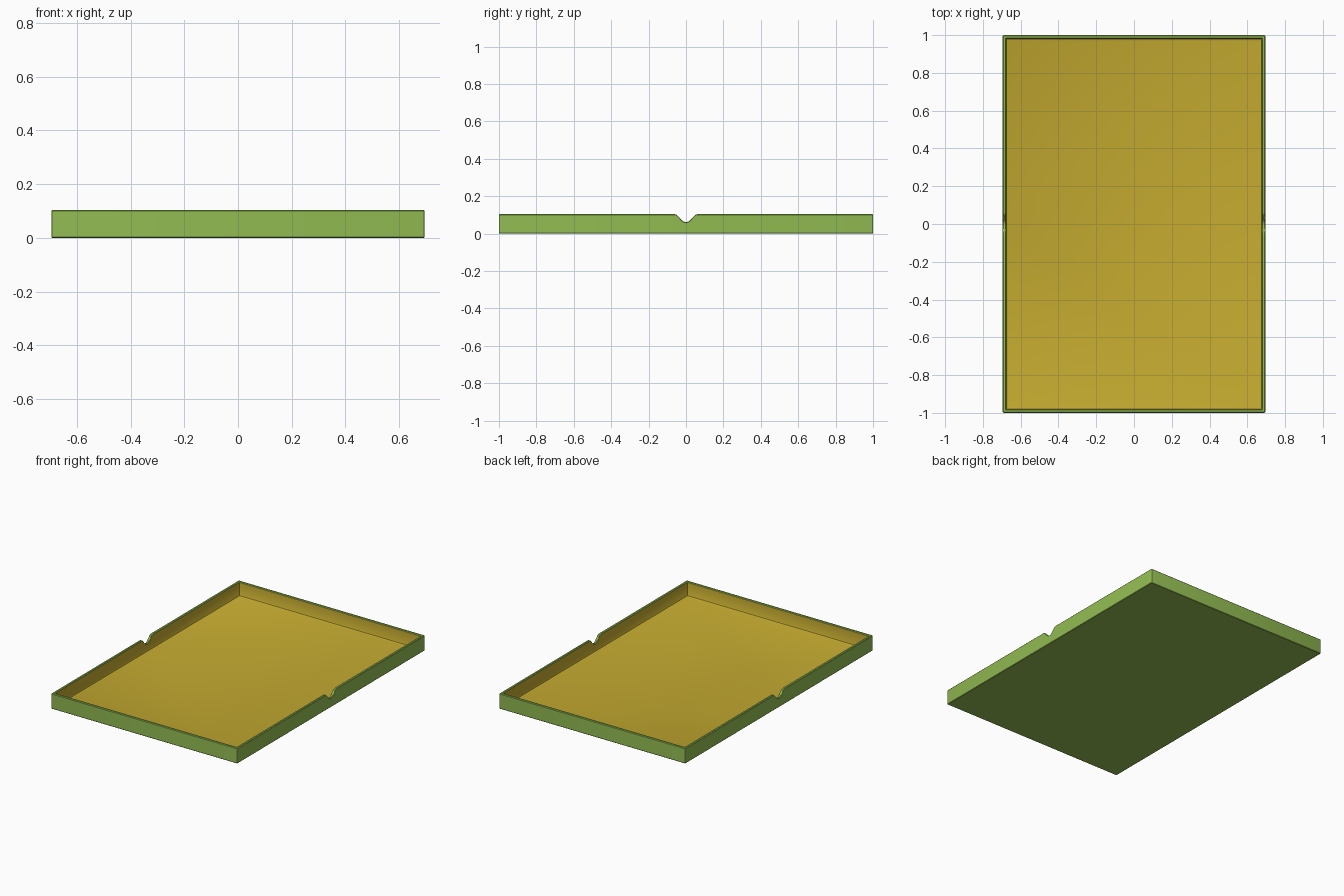
import bpy
import bmesh
import math

if "Cube" in bpy.data.objects:
    bpy.data.objects.remove(bpy.data.objects["Cube"], do_unlink=True)

HALF_X, HALF_Y, HEIGHT = 0.695, 1.0, 0.104
WALL, FLOOR, EDGE = 0.018, 0.01, 0.004
NOTCH_HALF, NOTCH_DEPTH = 0.06, 0.042


def material(name, colour):
    mat = bpy.data.materials.new(name)
    mat.use_nodes = True
    mat.diffuse_color = colour
    mat.node_tree.nodes["Principled BSDF"].inputs["Base Color"].default_value = colour
    return mat


def notch_drop(y):
    """Depth of the finger notch: a round bowl with flared shoulders."""
    t = min(abs(y) / NOTCH_HALF, 1)
    return NOTCH_DEPTH * (0.5 + 0.5 * math.cos(math.pi * t ** 1.15))


def outline(inset):
    """Rounded rectangle, with extra points where the side notches are."""
    hx, hy = HALF_X - inset, HALF_Y - inset
    r = max(0.006 - inset, 0.002)
    notch = [NOTCH_HALF * (i / 8 - 1) for i in range(17)]
    points = []
    corners = [(1, 1, 0), (-1, 1, 1), (-1, -1, 2), (1, -1, 3)]
    for sx, sy, quarter in corners:
        for step in range(4):
            a = math.pi / 2 * (quarter + step / 3)
            points.append((sx * (hx - r) + r * math.cos(a),
                           sy * (hy - r) + r * math.sin(a)))
        if quarter == 1:
            points += [(-hx, -y) for y in notch]
        elif quarter == 3:
            points += [(hx, y) for y in notch]
    return points


def add_ring(bm, inset, z, on_rim=False):
    return [bm.verts.new((x, y, z - (notch_drop(y) if on_rim else 0)))
            for x, y in outline(inset)]


# Tray: rings run from the underside, up the outer wall, over the rim, to the floor
bm = bmesh.new()
rings = [
    add_ring(bm, 0.003, 0),
    add_ring(bm, 0, 0.003),
    add_ring(bm, 0, HEIGHT - EDGE, True),
    add_ring(bm, EDGE, HEIGHT, True),
    add_ring(bm, WALL - EDGE, HEIGHT, True),
    add_ring(bm, WALL, HEIGHT - EDGE, True),
    add_ring(bm, WALL, FLOOR + 0.010),
    add_ring(bm, WALL + 0.003, FLOOR + 0.003),
    add_ring(bm, WALL + 0.010, FLOOR),
]
bm.faces.new(reversed(rings[0]))
for level, (low, high) in enumerate(zip(rings, rings[1:])):
    for i in range(len(low)):
        j = (i + 1) % len(low)
        face = bm.faces.new((low[i], low[j], high[j], high[i]))
        face.material_index = int(level >= 5)   # lining below the rim
bm.faces.new(rings[-1]).material_index = 1
bmesh.ops.recalc_face_normals(bm, faces=bm.faces)

mesh = bpy.data.meshes.new("tray")
bm.to_mesh(mesh)
bm.free()
mesh.materials.append(material("green shell", (0.29, 0.50, 0.085, 1)))
mesh.materials.append(material("gold lining", (0.56, 0.41, 0.03, 1)))

tray = bpy.data.objects.new("tray", mesh)
bpy.context.collection.objects.link(tray)
bpy.context.view_layer.objects.active = tray
tray.select_set(True)
bpy.ops.object.shade_smooth_by_angle(angle=math.radians(30))
